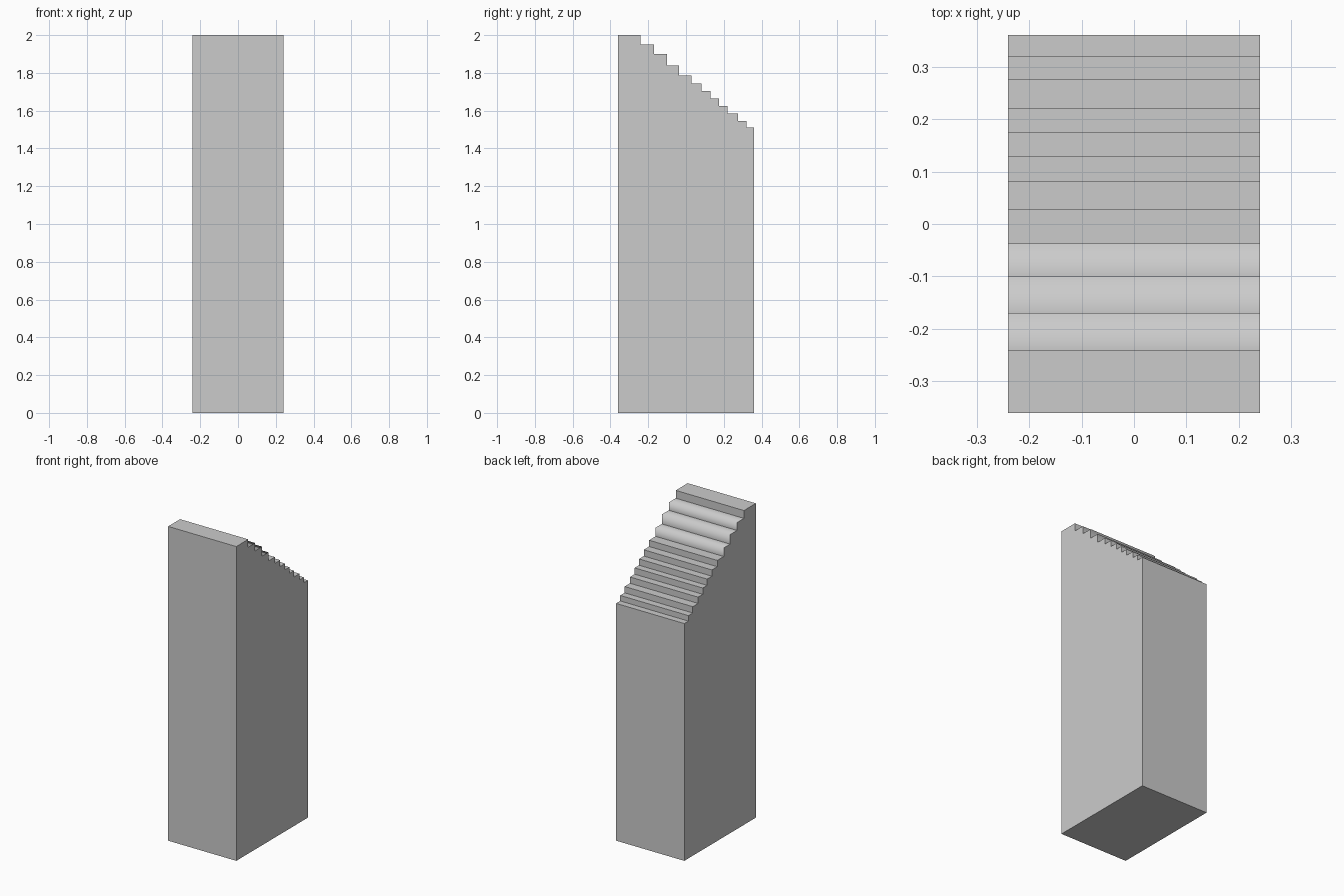
import bpy
import bmesh

if "Cube" in bpy.data.objects:
    bpy.data.objects.remove(bpy.data.objects["Cube"])

HALF_W, HALF_D = 0.24, 0.36

# Step profile: y of each riser and height of each tread, from front to back
risers = [-0.24, -0.17, -0.10, -0.037, 0.028, 0.082, 0.13, 0.174, 0.221, 0.275, 0.319, HALF_D]
levels = [2.0, 1.95, 1.90, 1.84, 1.785, 1.745, 1.705, 1.665, 1.625, 1.585, 1.545, 1.51]

profile = [(-HALF_D, 0.0)]
y_prev = -HALF_D
for y, z in zip(risers, levels):
    profile += [(y_prev, z), (y, z)]
    y_prev = y
profile.append((HALF_D, 0.0))

# Stepped block: extrude the side profile across the width
bm = bmesh.new()
left = [bm.verts.new((-HALF_W, y, z)) for y, z in profile]
right = [bm.verts.new((HALF_W, y, z)) for y, z in profile]
bm.faces.new(left)
bm.faces.new(right[::-1])
n = len(profile)
strips = [bm.faces.new((left[i], right[i], right[(i + 1) % n], left[(i + 1) % n]))
          for i in range(n)]
bmesh.ops.recalc_face_normals(bm, faces=bm.faces[:])

# Upper three steps have softly shaded lips, with sharp inner corners
for step in (1, 2, 3):
    tread = 1 + 2 * step
    for face in (strips[tread], strips[tread + 1]):
        face.smooth = True
    for corner in (tread, tread + 2):
        bm.edges.get((left[corner], right[corner])).smooth = False

mesh = bpy.data.meshes.new("stepped_block")
bm.to_mesh(mesh)
bm.free()
block = bpy.data.objects.new("stepped_block", mesh)
bpy.context.collection.objects.link(block)
